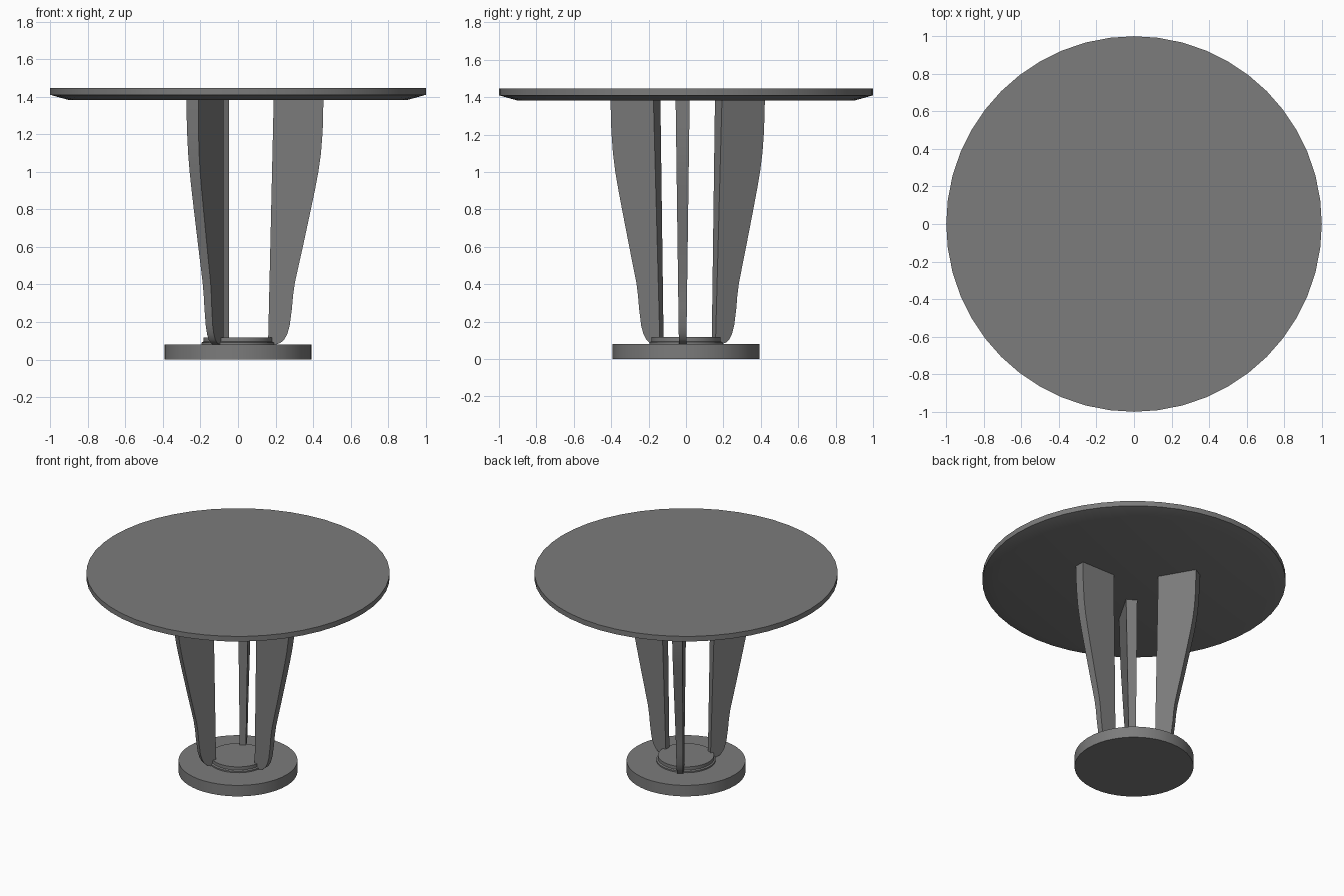
import bpy, bmesh, math
from mathutils import Matrix, Vector

cube = bpy.data.objects.get("Cube")
if cube:
    bpy.data.objects.remove(cube, do_unlink=True)

grey = bpy.data.materials.new("plain grey")
grey.use_nodes = True
GREY = (0.2, 0.2, 0.2, 1)
grey.diffuse_color = GREY
grey.node_tree.nodes["Principled BSDF"].inputs["Base Color"].default_value = GREY


def finish(name, bm):
    bmesh.ops.recalc_face_normals(bm, faces=bm.faces)
    mesh = bpy.data.meshes.new(name)
    bm.to_mesh(mesh)
    bm.free()
    mesh.materials.append(grey)
    obj = bpy.data.objects.new(name, mesh)
    bpy.context.collection.objects.link(obj)
    bpy.ops.object.select_all(action='DESELECT')
    obj.select_set(True)
    bpy.context.view_layer.objects.active = obj
    bpy.ops.object.shade_smooth_by_angle(angle=math.radians(30))


def turned(name, profile, sides=48):
    """Capped solid of revolution from (radius, height) points."""
    bm = bmesh.new()
    rings = []
    for r, z in profile:
        rings.append([bm.verts.new((r * math.cos(math.tau * i / sides),
                                    r * math.sin(math.tau * i / sides), z))
                      for i in range(sides)])
    for low, high in zip(rings, rings[1:]):
        for i in range(sides):
            j = (i + 1) % sides
            bm.faces.new((low[i], low[j], high[j], high[i]))
    bm.faces.new(rings[0])
    bm.faces.new(rings[-1])
    finish(name, bm)


def leg(name, angle):
    """Upright fin, curved outside and thinner towards the foot."""
    outer = [(.20, .08), (.225, .088), (.245, .105), (.262, .135), (.275, .18),
             (.287, .27), (.293, .34), (.303, .41), (.345, .6), (.388, .8),
             (.411, .91), (.428, 1.0), (.442, 1.1), (.451, 1.22), (.455, 1.385)]
    outline = [(.16, .08)] + outer + [(.19, 1.385)]
    bm = bmesh.new()
    sides = []
    for s in (-1, 1):
        sides.append([bm.verts.new((r, -.018 + s * (.019 + .0185 * z / 1.385), z))
                      for r, z in outline])
    n = len(outline)
    for i in range(n):
        j = (i + 1) % n
        bm.faces.new((sides[0][i], sides[0][j], sides[1][j], sides[1][i]))
    for side in sides:
        bm.faces.new(side)
    bmesh.ops.rotate(bm, verts=bm.verts, cent=Vector(),
                     matrix=Matrix.Rotation(math.radians(angle), 3, 'Z'))
    finish(name, bm)


# Floor disc, stepped collar and chamfered top
turned("base", [(.392, 0), (.392, .08)])
turned("collar", [(.195, .078), (.195, .09), (.185, .095), (.185, .118)])
turned("table_top", [(.9, 1.382), (1, 1.41), (1, 1.447)])

# Three legs around the centre
for name, angle in (("left_leg", 0), ("back_right_leg", 120), ("front_right_leg", 240)):
    leg(name, angle)
